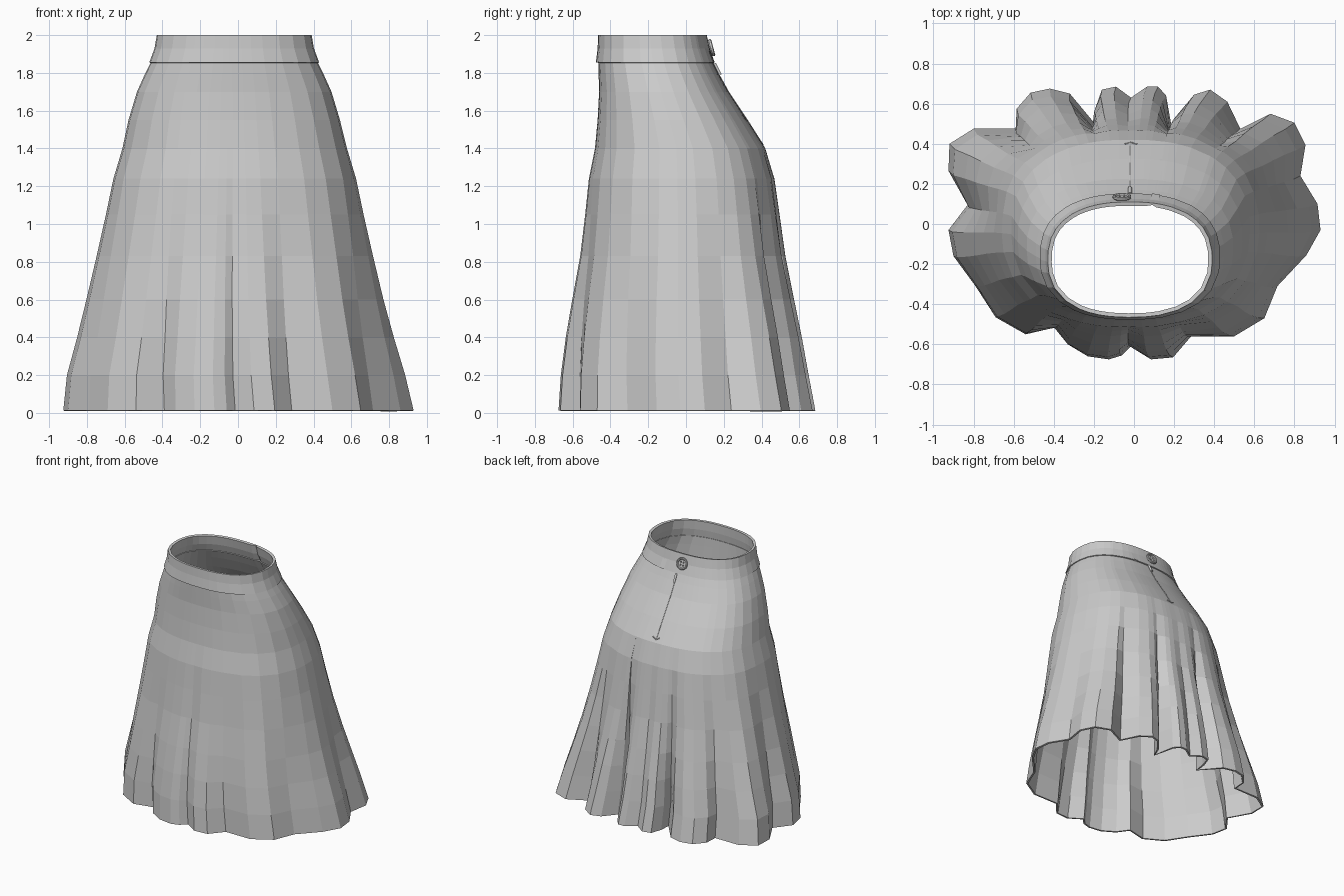
import bpy, bmesh
from math import atan2, cos, sin, pi
from mathutils import Matrix, Vector

if "Cube" in bpy.data.objects:
    bpy.data.objects.remove(bpy.data.objects["Cube"])

# Pleated hem outline seen from above, counter-clockwise
HEM = [(.93, -.03), (.915, .10), (.83, .24), (.855, .395), (.80, .505), (.68, .55), (.53, .475),
       (.465, .61), (.38, .67), (.30, .645), (.22, .55), (.19, .47), (.16, .64), (.12, .685),
       (.065, .685), (-.015, .63), (-.09, .685), (-.16, .67), (-.19, .585), (-.195, .50),
       (-.32, .65), (-.42, .675), (-.515, .655), (-.585, .575), (-.59, .475), (-.80, .475),
       (-.92, .40), (-.925, .265), (-.83, .095), (-.925, -.03), (-.90, -.16), (-.79, -.31),
       (-.69, -.465), (-.54, -.55), (-.39, -.515), (-.33, -.60), (-.23, -.66), (-.125, -.675),
       (-.06, -.655), (-.015, -.61), (.085, -.675), (.195, -.665), (.285, -.56), (.50, -.56),
       (.65, -.47), (.715, -.31), (.86, -.155)]

# Skirt levels: z, left x, right x, front y, back y, pleat strength
SKIRT = [(1.87, -.455, .415, -.465, .135, 0), (1.80, -.49, .45, -.463, .17, 0),
         (1.70, -.535, .495, -.46, .225, 0), (1.55, -.58, .54, -.468, .325, 0),
         (1.40, -.612, .577, -.482, .42, 0), (1.24, -.66, .625, -.515, .468, .06),
         (1.05, -.70, .665, -.535, .495, .17), (.83, -.75, .715, -.562, .525, .34),
         (.60, -.805, .77, -.605, .57, .55), (.40, -.855, .825, -.64, .61, .74),
         (.20, -.91, .885, -.667, .645, .90), (.012, -.93, .93, -.68, .68, 1)]
BAND = [(2.0, -.43, .39, -.465, .11, 0), (1.93, -.442, .402, -.468, .125, 0),
        (1.855, -.47, .43, -.477, .152, 0)]


def ring_point(level, hem):
    z, x0, x1, y0, y1, fold = level
    u, v = hem[0] / .93, hem[1] / .68
    a = atan2(v, u)
    r = (abs(cos(a)) ** 2.4 + abs(sin(a)) ** 2.4) ** (-1 / 2.4)
    u = r * cos(a) * (1 - fold) + u * fold
    v = r * sin(a) * (1 - fold) + v * fold
    return ((x0 + x1) / 2 + u * (x1 - x0) / 2, (y0 + y1) / 2 + v * (y1 - y0) / 2, z)


def add_object(name, mesh):
    ob = bpy.data.objects.new(name, mesh)
    bpy.context.collection.objects.link(ob)
    return ob


def cloth(name, levels, thickness):
    n = len(HEM)
    verts = [ring_point(lv, h) for lv in levels for h in HEM]
    faces = [(i * n + j, (i + 1) * n + j, (i + 1) * n + (j + 1) % n, i * n + (j + 1) % n)
             for i in range(len(levels) - 1) for j in range(n)]
    me = bpy.data.meshes.new(name)
    me.from_pydata(verts, [], faces)
    ob = add_object(name, me)
    mod = ob.modifiers.new("thickness", 'SOLIDIFY')
    mod.thickness, mod.offset = thickness, -1
    return ob


def back_y(z):
    for a, b in zip(SKIRT, SKIRT[1:]):
        if b[0] <= z <= a[0]:
            t = (a[0] - z) / (a[0] - b[0])
            return a[4] + (b[4] - a[4]) * t


def cord(name, points, radius):
    cu = bpy.data.curves.new(name, 'CURVE')
    cu.dimensions = '3D'
    cu.bevel_depth, cu.bevel_resolution, cu.use_fill_caps = radius, 1, True
    sp = cu.splines.new('POLY')
    sp.points.add(len(points) - 1)
    for p, co in zip(sp.points, points):
        p.co = (*co, 1)
    return add_object(name, cu)


cloth("pleated_skirt", SKIRT, .014)
cloth("waistband", BAND, .02)

# Back zip seam with a small hooked end, and its pull tab
seam = [(-.02, back_y(z) - .001, z) for z in (1.86, 1.8, 1.7, 1.55, 1.42)]
cord("zip_seam", seam, .004)
cord("zip_end", [(-.045, back_y(1.435), 1.435), (-.02, back_y(1.42), 1.42),
                 (.015, back_y(1.435), 1.435)], .004)
cord("zip_pull", [(-.02, back_y(z) + .006, z) for z in (1.85, 1.79)], .009)

# Button on the back of the waistband, tilted with the cloth
place = (Matrix.Translation((-.06, .123, 1.93))
         @ Vector((0, 1, .27)).to_track_quat('Z', 'Y').to_matrix().to_4x4())
bm = bmesh.new()
profile = [(0, 0), (.036, 0), (.046, .008), (.046, .018), (.041, .022), (.034, .020), (.030, .014), (0, .014)]
vs = [bm.verts.new((r, 0, z)) for r, z in profile]
es = [bm.edges.new(e) for e in zip(vs, vs[1:])]
bmesh.ops.spin(bm, geom=vs + es, cent=(0, 0, 0), axis=(0, 0, 1), angle=2 * pi, steps=20)
bmesh.ops.remove_doubles(bm, verts=bm.verts, dist=1e-5)
bmesh.ops.recalc_face_normals(bm, faces=bm.faces)
me = bpy.data.meshes.new("button")
bm.to_mesh(me)
bm.free()
button = add_object("button", me)
button.matrix_world = place

# Four thread holes
bm = bmesh.new()
for sx in (-1, 1):
    for sy in (-1, 1):
        bmesh.ops.create_cone(bm, cap_ends=True, segments=8, radius1=.006, radius2=.006, depth=.08,
                              matrix=Matrix.Translation((sx * .011, sy * .011, 0)))
me = bpy.data.meshes.new("button_hole_cutter")
bm.to_mesh(me)
bm.free()
cutter = add_object("button_hole_cutter", me)
cutter.matrix_world = place
cutter.hide_render = True
cutter.hide_viewport = True
mod = button.modifiers.new("holes", 'BOOLEAN')
mod.operation, mod.object, mod.solver = 'DIFFERENCE', cutter, 'EXACT'
